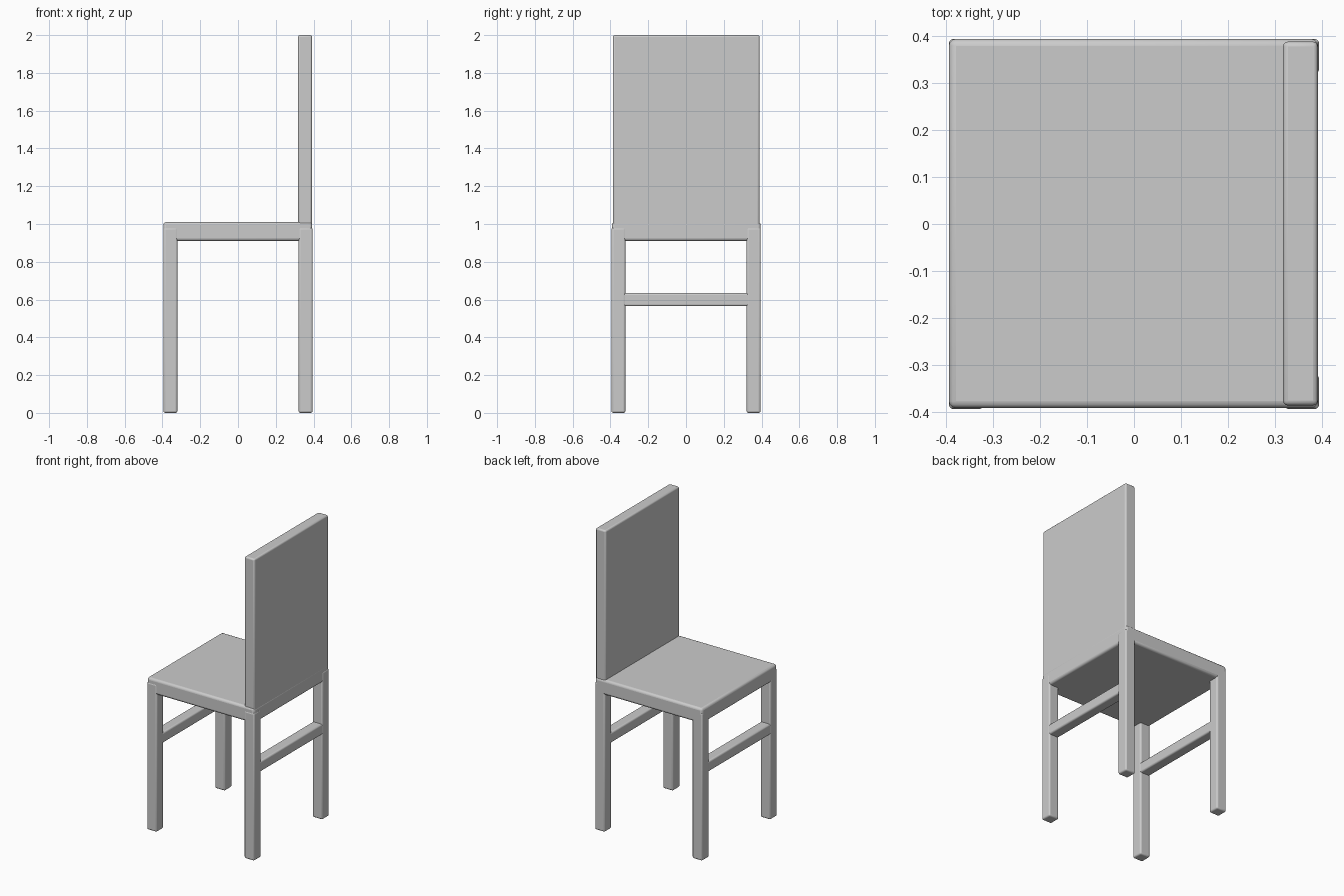
import bpy

if "Cube" in bpy.data.objects:
    bpy.data.objects.remove(bpy.data.objects["Cube"])


def box(name, lo, hi, bevel=0.01):
    """Rounded box between two opposite corners."""
    bpy.ops.mesh.primitive_cube_add(size=1, location=[(a + b) / 2 for a, b in zip(lo, hi)])
    ob = bpy.context.object
    ob.name = name
    ob.scale = [b - a for a, b in zip(lo, hi)]
    bpy.ops.object.transform_apply(location=False, rotation=False, scale=True)
    mod = ob.modifiers.new("rounded_edges", "BEVEL")
    mod.width = bevel
    mod.segments = 3
    bpy.ops.object.shade_smooth_by_angle()
    return ob


# Seat and backrest
box("seat", (-0.395, -0.393, 0.91), (0.393, 0.395, 1.01), 0.015)
box("backrest", (0.318, -0.387, 0.92), (0.392, 0.389, 2.0))

# Legs, and a cross bar joining each left and right pair
C, H = 0.358, 0.037
for sx, side in ((-1, "left"), (1, "right")):
    x = sx * C
    for sy, end in ((-1, "front"), (1, "back")):
        y = sy * C
        box(f"{end}_{side}_leg", (x - H, y - H, 0.0), (x + H, y + H, 0.98))
    box(f"{side}_cross_bar", (x - 0.035, -C, 0.565), (x + 0.035, C, 0.635))
